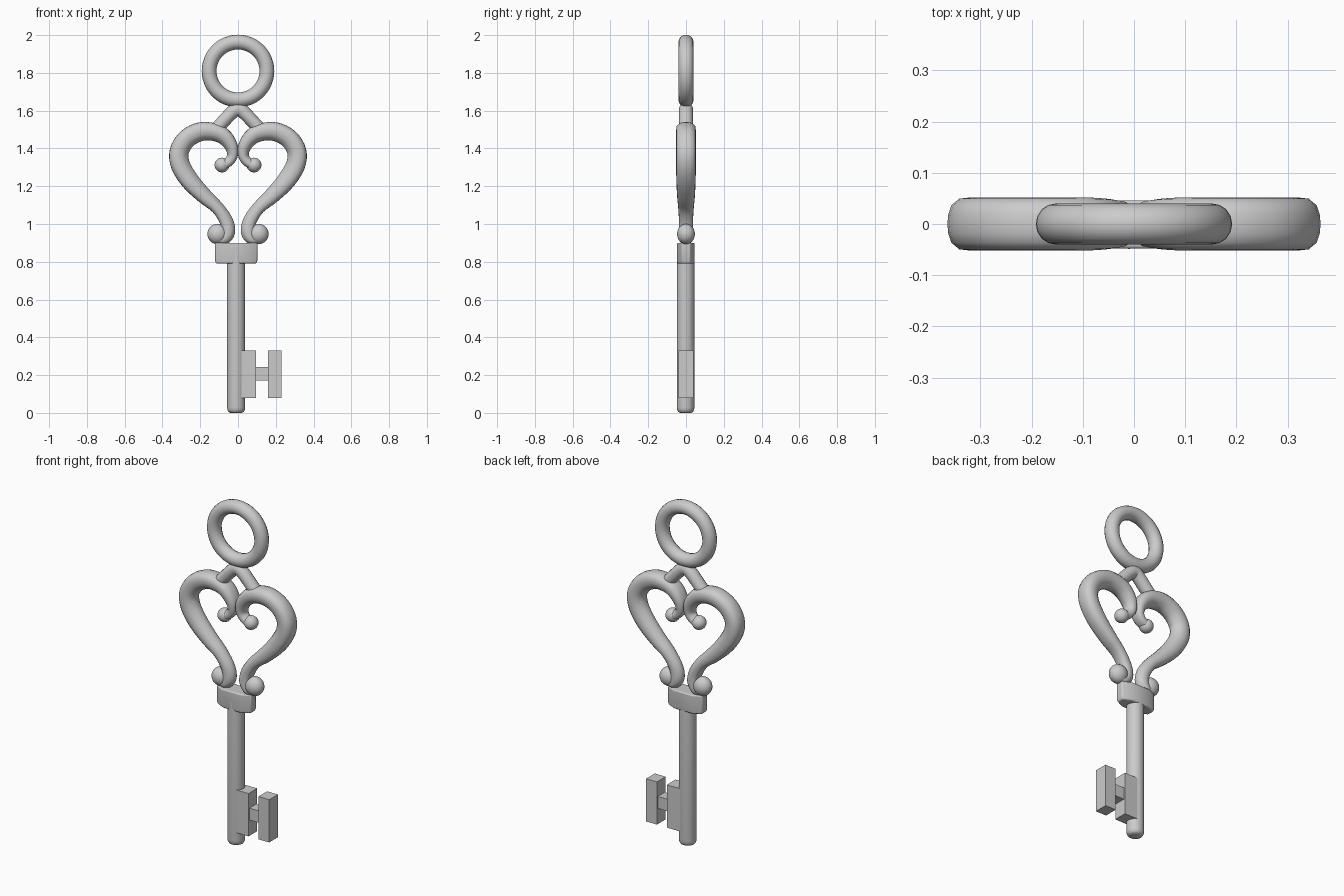
import bpy, bmesh, math
from mathutils import Vector

if "Cube" in bpy.data.objects:
    bpy.data.objects.remove(bpy.data.objects["Cube"])


def finish(name, bm, mirror=False, angle=35, bevel=0):
    bmesh.ops.recalc_face_normals(bm, faces=bm.faces)
    me = bpy.data.meshes.new(name)
    bm.to_mesh(me)
    bm.free()
    ob = bpy.data.objects.new(name, me)
    bpy.context.collection.objects.link(ob)
    if bevel:
        b = ob.modifiers.new("Bevel", 'BEVEL')
        b.width, b.segments, b.limit_method = bevel, 3, 'ANGLE'
        b.angle_limit = math.radians(40)
    if mirror:
        ob.modifiers.new("Mirror", 'MIRROR')
    bpy.ops.object.select_all(action='DESELECT')
    ob.select_set(True)
    bpy.context.view_layer.objects.active = ob
    bpy.ops.object.shade_smooth_by_angle(angle=math.radians(angle))
    return ob


def loft(bm, rings, closed=False):
    vs = [[bm.verts.new(p) for p in r] for r in rings]
    n = len(vs[0])
    pairs = list(zip(vs, vs[1:])) + ([(vs[-1], vs[0])] if closed else [])
    for a, b in pairs:
        for i in range(n):
            j = (i + 1) % n
            bm.faces.new((a[i], a[j], b[j], b[i]))
    if not closed:
        bm.faces.new(vs[0])
        bm.faces.new(vs[-1])


def catmull(pts, steps):
    p = [Vector(q) for q in pts]
    p = [2 * p[0] - p[1]] + p + [2 * p[-1] - p[-2]]
    out = []
    for a, b, c, d in zip(p, p[1:], p[2:], p[3:]):
        for s in range(steps):
            t = s / steps
            out.append(0.5 * (2 * b + (c - a) * t + (2 * a - 5 * b + 4 * c - d) * t ** 2
                              + (3 * b - a - 3 * c + d) * t ** 3))
    return out + [p[-2]]


def sweep(bm, pts, section, steps=4):
    # points are (x, z, half width, half depth); section is (outward, depth)
    path = catmull(pts, steps)
    rings = []
    for i, q in enumerate(path):
        t = path[min(i + 1, len(path) - 1)] - path[max(i - 1, 0)]
        t = Vector((t[0], t[1])).normalized()
        rings.append([(q[0] + t.y * u * q[2], v * q[3], q[1] - t.x * u * q[2])
                      for u, v in section])
    loft(bm, rings)


def ball(bm, loc, r, depth):
    res = bmesh.ops.create_uvsphere(bm, u_segments=24, v_segments=14, radius=r)
    for v in res['verts']:
        v.co = Vector((v.co.x, v.co.y * depth / r, v.co.z)) + Vector(loc)


def circle(n):
    return [(math.cos(2 * math.pi * i / n), math.sin(2 * math.pi * i / n)) for i in range(n)]


# hanging ring
bm = bmesh.new()
loft(bm, [[((0.153 + 0.039 * u) * c, 0.04 * v, 1.81 + (0.153 + 0.039 * u) * s)
           for u, v in circle(16)] for c, s in circle(48)], closed=True)
finish("hanging_ring", bm, angle=60)

# inverted V linking the ring to the heart
bm = bmesh.new()
sweep(bm, [(0.14, 1.475, .035, .037), (0.085, 1.535, .035, .037), (0.03, 1.592, .036, .037),
           (0, 1.608, .037, .037), (-0.03, 1.592, .036, .037), (-0.085, 1.535, .035, .037),
           (-0.14, 1.475, .035, .037)], circle(14), 3)
finish("ring_bracket", bm, angle=60)

# heart scroll: broad outer band, tapering to a narrower inner lip
bm = bmesh.new()
half = [(1, 0), (0.97, 0.35), (0.85, 0.7), (0.55, 0.95), (0.1, 1), (-0.35, 0.93),
        (-0.6, 0.75), (-0.85, 0.5), (-1, 0.2)]
section = half + [(u, -v) for u, v in reversed(half[1:])]
sweep(bm, [(-0.095, 1.312, .028, .034), (-0.055, 1.326, .026, .034), (-0.03, 1.36, .028, .038),
           (-0.036, 1.412, .035, .046), (-0.075, 1.463, .043, .051), (-0.13, 1.487, .047, .052),
           (-0.2, 1.488, .05, .052), (-0.27, 1.452, .051, .052), (-0.311, 1.385, .051, .052),
           (-0.304, 1.31, .051, .052), (-0.254, 1.228, .049, .051), (-0.18, 1.15, .042, .047),
           (-0.108, 1.085, .034, .041), (-0.062, 1.015, .036, .037), (-0.051, .955, .035, .037),
           (-0.072, .918, .028, .036), (-0.105, .915, .02, .032)], section)
ball(bm, (-0.085, 0, 1.312), 0.039, 0.04)
ball(bm, (-0.108, 0, 0.947), 0.054, 0.047)
finish("heart_scroll", bm, mirror=True, angle=40)

# collar under the heart
bm = bmesh.new()
plan = [(-.112, -.022), (-.06, -.048), (.06, -.048), (.112, -.022),
        (.112, .022), (.06, .046), (-.06, .046), (-.112, .022)]
loft(bm, [[(x * k - .01, y * k, z) for x, y in plan]
          for z, k in ((.79, .94), (.805, 1), (.9, 1))])
finish("collar", bm, bevel=0.006)

# round shaft with a softened tip
bm = bmesh.new()
prof = [(0, .03), (.005, .04), (.016, .046), (.03, .048), (.84, .048)]
loft(bm, [[(-.01 + r * c, -.002 + r * s * .97, z) for c, s in circle(32)] for z, r in prof])
finish("shaft", bm, angle=40)

# H-shaped key bit
for name, x0, x1, z0, z1, d in (("bit_inner_plate", 0.0, .096, .08, .33, .04),
                                ("bit_bridge", .09, .17, .172, .242, .032),
                                ("bit_outer_plate", .16, .23, .08, .33, .04)):
    bm = bmesh.new()
    loft(bm, [[(x0, y, z0), (x1, y, z0), (x1, y, z1), (x0, y, z1)] for y in (-d, d)])
    finish(name, bm)
